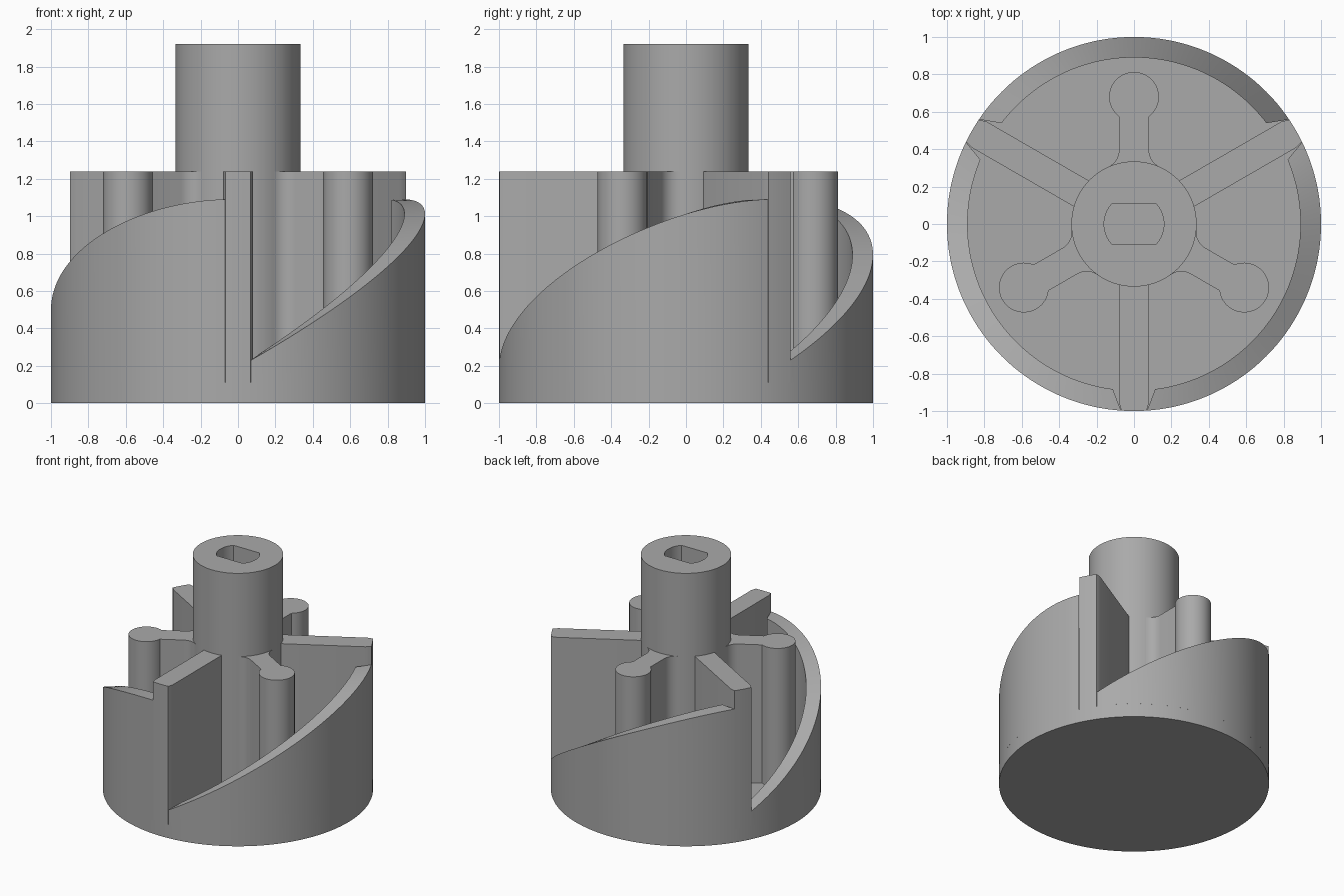
import bpy, bmesh, math
from math import sin, cos, pi, radians

if "Cube" in bpy.data.objects:
    bpy.data.objects.remove(bpy.data.objects["Cube"])

FLOOR, DECK, TOP = 0.11, 1.24, 1.92
grey = bpy.data.materials.new("plain grey")
grey.diffuse_color = (0.4, 0.4, 0.4, 1)
grey.use_nodes = True
grey.node_tree.nodes["Principled BSDF"].inputs["Base Color"].default_value = grey.diffuse_color


def finish(name, bm, turn=0):
    bmesh.ops.recalc_face_normals(bm, faces=bm.faces)
    me = bpy.data.meshes.new(name)
    bm.to_mesh(me)
    bm.free()
    me.materials.append(grey)
    ob = bpy.data.objects.new(name, me)
    bpy.context.collection.objects.link(ob)
    ob.rotation_euler.z = turn
    bpy.ops.object.select_all(action='DESELECT')
    ob.select_set(True)
    bpy.context.view_layer.objects.active = ob
    bpy.ops.object.shade_smooth_by_angle(angle=radians(30))


def loft(rings, name, turn=0):
    """Skin a stack of rings (lists of 3D points) and cap both ends."""
    bm = bmesh.new()
    vs = [[bm.verts.new(p) for p in r] for r in rings]
    n = len(rings[0])
    for a, b in zip(vs, vs[1:]):
        for i in range(n):
            j = (i + 1) % n
            bm.faces.new((a[i], a[j], b[j], b[i]))
    bm.faces.new(vs[0])
    bm.faces.new(vs[-1])
    finish(name, bm, turn)


def prism(outline, z0, z1, name, turn=0):
    loft([[(x, y, z) for x, y in outline] for z in (z0, z1)], name, turn)


def arc(r, a0, a1, n, cx=0, cy=0):
    return [(cx + r * cos(a0 + (a1 - a0) * i / n),
             cy + r * sin(a0 + (a1 - a0) * i / n)) for i in range(n + 1)]


# Round base plate
prism(arc(1, 0, 2 * pi, 120)[:-1], 0, FLOOR, "base_plate")

# Hub with a double-flat shaft socket
corner = math.asin(0.11 / 0.16)
angles = sorted([2 * pi * i / 80 for i in range(80)]
                + [corner, pi - corner, pi + corner, 2 * pi - corner])


def hub_ring(z):
    return [(0.335 * cos(a), 0.335 * sin(a), z) for a in angles]


def socket_ring(z):
    pts = []
    for a in angles:
        r = min(0.16, 0.11 / max(abs(sin(a)), 1e-6))
        pts.append((r * cos(a), r * sin(a), z))
    return pts


loft([hub_ring(FLOOR), hub_ring(TOP), socket_ring(TOP), socket_ring(DECK)], "hub")


# Rising height of the outer wall; angle is measured from the fin before it
def ramp(deg):
    t = (deg - 4) / 112
    return 0.23 + 0.86 * (1.3 * t + 0.34 * t ** 2 - 0.64 * t ** 3)


def wall(name, turn, n=56):
    sections = []
    for i in range(n + 1):
        outer = 4 + 112 * i / n
        inner = 7.3 + 105.4 * i / n
        a, b = radians(outer), radians(inner)
        sections.append([(cos(a), sin(a), FLOOR), (cos(a), sin(a), ramp(outer)),
                         (0.89 * cos(b), 0.89 * sin(b), ramp(inner)),
                         (0.89 * cos(b), 0.89 * sin(b), FLOOR)])
    loft(sections, name, turn)


# Radial fin with slightly eased tip
tip = math.asin(0.068)
fin = ([(0.3, -0.08), (0.955, -0.08), (0.98, -0.073)]
       + arc(1, -tip, tip, 4) + [(0.98, 0.073), (0.955, 0.08), (0.3, 0.08)])

# Web filleted into the hub, and ending in a round post
f = 0.1
cy = 0.08 + f
cx = math.sqrt((0.335 + f) ** 2 - cy ** 2)
side = arc(f, pi + math.atan2(cy, cx), 1.5 * pi, 8, cx, cy)
knob = math.asin(0.08 / 0.133)
web = ([(0.2, -0.1)] + [(x, -y) for x, y in side]
       + arc(0.133, -pi + knob, pi - knob, 36, 0.68, 0)
       + side[::-1] + [(0.2, 0.1)])

for k in range(3):
    turn = radians(-90 + 120 * k)
    wall(f"ramp_wall_{k + 1}", turn)
    prism(fin, FLOOR, DECK, f"fin_{k + 1}", turn)
    prism(web, FLOOR, DECK, f"post_web_{k + 1}", turn + pi / 3)
